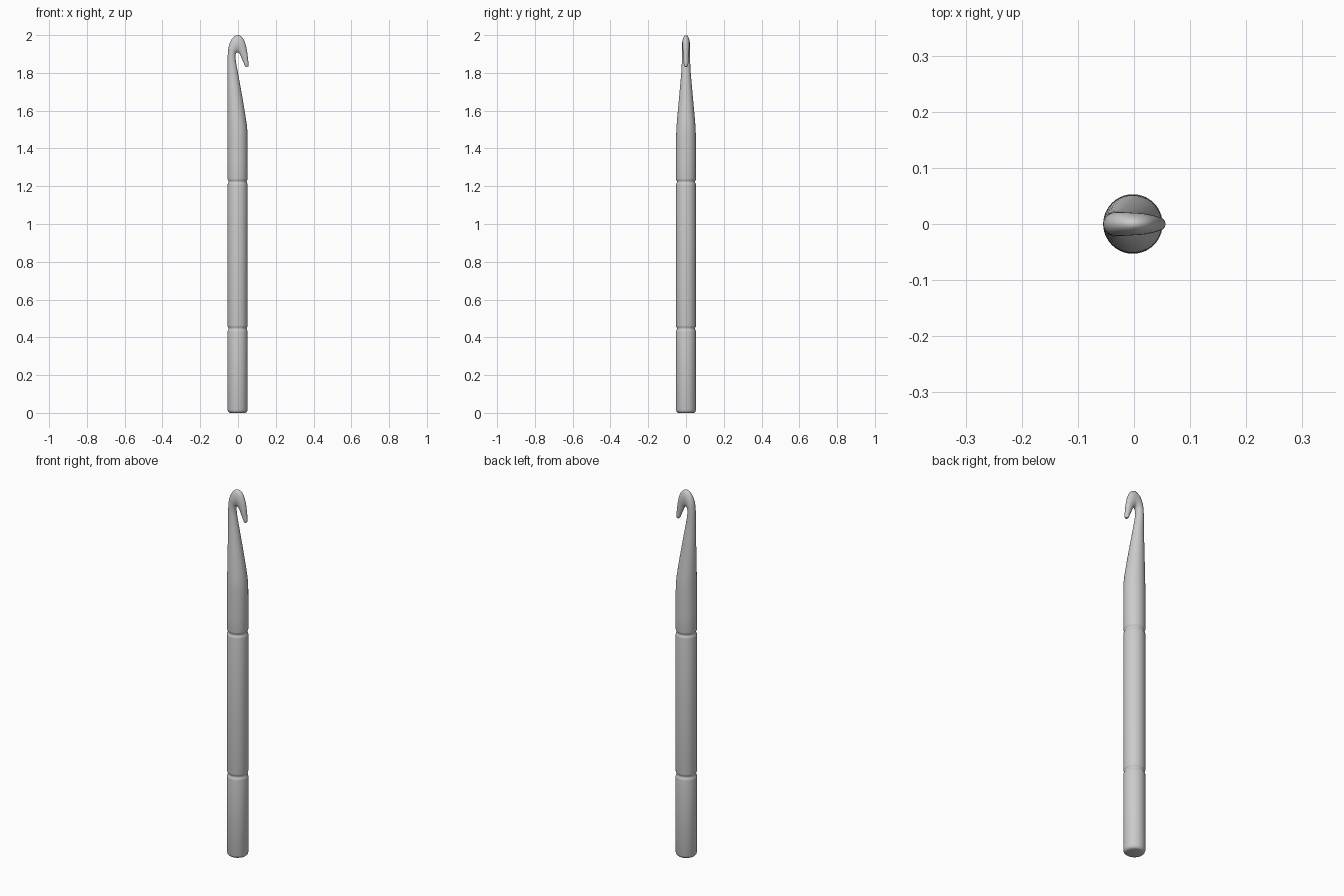
import bpy, bmesh, math

if "Cube" in bpy.data.objects:
    bpy.data.objects.remove(bpy.data.objects["Cube"])

SIDES = 40
CX, R = -0.002, 0.053

# Handle stations: (z, radius) with rounded foot and two shallow grooves
handle = [(0.0, 0.040), (0.002, 0.045), (0.007, 0.050), (0.016, R)]
for g in (0.446, 1.223):
    handle += [(g - 0.016, R), (g - 0.010, R - 0.001), (g - 0.006, R - 0.004), (g, R - 0.005),
               (g + 0.006, R - 0.004), (g + 0.010, R - 0.001), (g + 0.016, R)]
handle += [(1.33, R)]

# Hook stations: outer x, outer z, inner x, inner z, half width in y
hook = [
    (-.055, 1.40, .051, 1.40, .053),
    (-.055, 1.50, .049, 1.50, .051),
    (-.055, 1.60, .035, 1.60, .043),
    (-.055, 1.70, .018, 1.70, .034),
    (-.055, 1.80, .000, 1.80, .025),
    (-.055, 1.86, -.011, 1.86, .022),
    (-.054, 1.90, -.013, 1.89, .021),
    (-.048, 1.945, -.011, 1.903, .021),
    (-.030, 1.983, -.006, 1.908, .021),
    (-.003, 2.00, .000, 1.908, .020),
    (.022, 1.988, .007, 1.902, .019),
    (.038, 1.958, .013, 1.892, .017),
    (.048, 1.915, .021, 1.873, .015),
    (.053, 1.875, .029, 1.855, .013),
    (.056, 1.845, .036, 1.838, .011),
    (.054, 1.834, .042, 1.832, .006),
]


def smooth(pts, n=4):
    """Catmull-Rom refinement of the station list."""
    out = []
    for i in range(len(pts) - 1):
        a, b, c, d = pts[max(i - 1, 0)], pts[i], pts[i + 1], pts[min(i + 2, len(pts) - 1)]
        for k in range(n):
            t = k / n
            out.append(tuple(0.5 * (2 * q + (r - p) * t + (2 * p - 5 * q + 4 * r - s) * t * t
                                    + (3 * q - p - 3 * r + s) * t ** 3)
                             for p, q, r, s in zip(a, b, c, d)))
    return out + [pts[-1]]


stations = [(CX - r, z, CX + r, z, r) for z, r in handle] + smooth(hook)

# Loft elliptical rings through all the stations
bm = bmesh.new()
rings = []
for ox, oz, ix, iz, w in stations:
    ring = []
    for k in range(SIDES):
        a = 2 * math.pi * k / SIDES
        c, s = math.cos(a), math.sin(a)
        ring.append(bm.verts.new(((ox + ix) / 2 + (ix - ox) / 2 * c, w * s,
                                  (oz + iz) / 2 + (iz - oz) / 2 * c)))
    rings.append(ring)
for lo, hi in zip(rings, rings[1:]):
    for k in range(SIDES):
        j = (k + 1) % SIDES
        bm.faces.new((lo[k], lo[j], hi[j], hi[k]))
bm.faces.new(rings[0][::-1])
bm.faces.new(rings[-1])
bmesh.ops.recalc_face_normals(bm, faces=bm.faces)

mesh = bpy.data.meshes.new("crochet_hook")
bm.to_mesh(mesh)
bm.free()
obj = bpy.data.objects.new("crochet_hook", mesh)
bpy.context.collection.objects.link(obj)
bpy.context.view_layer.objects.active = obj
obj.select_set(True)
bpy.ops.object.shade_smooth_by_angle(angle=math.radians(40))
